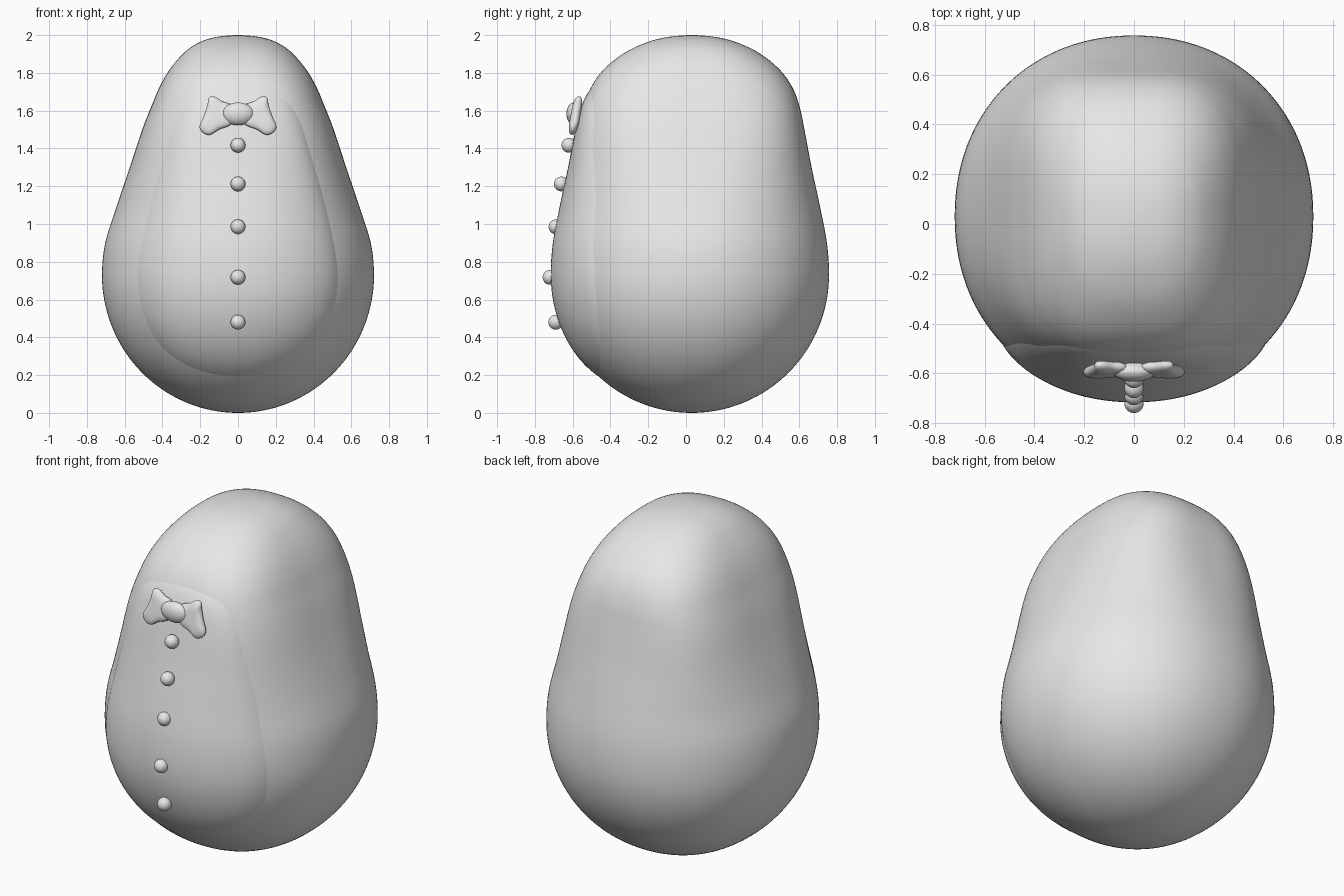
import bpy, bmesh, math
from mathutils import Vector
from mathutils.bvhtree import BVHTree

cube = bpy.data.objects.get("Cube")
if cube:
    bpy.data.objects.remove(cube, do_unlink=True)

grey = bpy.data.materials.new("plain_grey")
grey.use_nodes = True
colour = (0.8, 0.8, 0.8, 1)
grey.diffuse_color = colour
grey.node_tree.nodes["Principled BSDF"].inputs["Base Color"].default_value = colour

CENTRE_Y = 0.03


def finish(name, bm):
    """Turn a bmesh into a smooth shaded object."""
    mesh = bpy.data.meshes.new(name)
    for face in bm.faces:
        face.smooth = True
    bm.to_mesh(mesh)
    bm.free()
    mesh.materials.append(grey)
    obj = bpy.data.objects.new(name, mesh)
    bpy.context.collection.objects.link(obj)


def spline(points, steps):
    """Catmull-Rom through points; the first and last only steer the ends."""
    pts = [Vector(p) for p in points]
    out = []
    for a, b, c, d in zip(pts, pts[1:], pts[2:], pts[3:]):
        for i in range(steps):
            t = i / steps
            out.append(0.5 * (2 * b + (c - a) * t + (2 * a - 5 * b + 4 * c - d) * t ** 2
                              + (3 * b - a - 3 * c + d) * t ** 3))
    return out + [pts[-2]]


def closed_spline(points, steps):
    return spline(points[-1:] + points + points[:2], steps)[:-1]


def dome(bm, outline, centre, place, rings=20):
    """Rings growing from centre to outline; place(x, z, s) gives each vertex."""
    hub = bm.verts.new(place(centre[0], centre[1], 0))
    previous, count = None, len(outline)
    mid = Vector(centre)
    for k in range(1, rings + 1):
        s = 1 - (1 - k / rings) ** 2
        ring = [bm.verts.new(place(*mid.lerp(p, s), s)) for p in outline]
        for i in range(count):
            j = (i + 1) % count
            if previous:
                bm.faces.new((previous[i], ring[i], ring[j], previous[j]))
            else:
                bm.faces.new((hub, ring[i], ring[j]))
        previous = ring


# Body: height, half width, half depth; elliptical bowl below, tapering dome above
WIDEST = .73
profile = []
for step in range(9):
    a = math.pi / 2 * step / 8
    profile.append((WIDEST * (1 - math.cos(a)), .72 * math.sin(a), .727 * math.sin(a)))
profile += [
    (.9, .703, .716), (1.1, .64, .678), (1.3, .573, .635), (1.5, .507, .597),
    (1.62, .46, .572), (1.72, .418, .535), (1.81, .367, .473), (1.89, .302, .38),
    (1.945, .235, .28), (1.985, .14, .155), (2, 0, 0)]
low, high = profile[1], profile[-2]
guided = [(low[0], -low[1], -low[2])] + profile + [(high[0], -high[1], -high[2])]
SIDES = 160

bm = bmesh.new()
bottom = bm.verts.new((0, CENTRE_Y, 0))
top = bm.verts.new((0, CENTRE_Y, 2))
rings = []
for z, hx, hy in spline(guided, 5)[1:-1]:
    power = 2.1 + .8 * math.exp(-((z - 1.6) / .4) ** 2)  # squarer around the chest
    ring = []
    for i in range(SIDES):
        a = math.tau * i / SIDES
        c, s = math.cos(a), math.sin(a)
        r = (abs(c / hx) ** power + abs(s / hy) ** power) ** (-1 / power)
        ring.append(bm.verts.new((r * c, CENTRE_Y + r * s, z)))
    rings.append(ring)
for i in range(SIDES):
    j = (i + 1) % SIDES
    bm.faces.new((bottom, rings[0][j], rings[0][i]))
    bm.faces.new((top, rings[-1][i], rings[-1][j]))
    for lower, upper in zip(rings, rings[1:]):
        bm.faces.new((lower[i], lower[j], upper[j], upper[i]))
bmesh.ops.recalc_face_normals(bm, faces=bm.faces)
surface = BVHTree.FromBMesh(bm)
finish("body", bm)


# Belly panel: softly raised patch that follows the front of the body
def on_belly(x, z, s):
    hit = surface.ray_cast(Vector((x, -3, z)), Vector((0, 1, 0)))[0]
    outward = Vector((x, hit.y - CENTRE_Y, (z - .9) * .3)).normalized()
    return hit + outward * (.021 * (1 - s ** 10) - .002)


half = [(.17, 1.695), (.27, 1.645), (.335, 1.54), (.385, 1.38), (.44, 1.2), (.49, 1.0),
        (.525, .82), (.533, .68), (.505, .52), (.43, .37), (.31, .265), (.16, .205)]
outline = [(0, 1.71)] + half + [(0, .185)] + [(-x, z) for x, z in reversed(half)]
bm = bmesh.new()
dome(bm, closed_spline(outline, 4), (0, .9), on_belly, 36)
bm.normal_update()
if sum(f.normal.y for f in bm.faces) > 0:
    bmesh.ops.reverse_faces(bm, faces=bm.faces)
finish("belly_panel", bm)


# Bow tie wings: two pillow halves leaning with the chest
wing = [(.03, 1.625), (.08, 1.648), (.125, 1.675), (.155, 1.668), (.162, 1.63),
        (.182, 1.57), (.203, 1.52), (.19, 1.488), (.15, 1.472), (.1, 1.5), (.03, 1.535)]
for side, name in ((1, "bow_wing_left"), (-1, "bow_wing_right")):
    bm = bmesh.new()
    for face_dir in (1, -1):
        def pillow(x, z, s):
            lean = -.584 + (z - 1.58) * .18
            return Vector((side * x, lean + face_dir * .026 * math.sqrt(1 - s ** 4), z))
        dome(bm, closed_spline(wing, 4), (.115, 1.575), pillow, 12)
    bmesh.ops.remove_doubles(bm, verts=bm.verts, dist=.0001)
    bmesh.ops.recalc_face_normals(bm, faces=bm.faces)
    finish(name, bm)


# Bow knot and buttons
def ball(name, location, scale):
    bm = bmesh.new()
    bmesh.ops.create_uvsphere(bm, u_segments=32, v_segments=20, radius=1)
    bmesh.ops.scale(bm, vec=scale, verts=bm.verts)
    bmesh.ops.translate(bm, vec=location, verts=bm.verts)
    finish(name, bm)


ball("bow_knot", (0, -.593, 1.583), (.085, .04, .06))
buttons = [(-.62, 1.417), (-.66, 1.212), (-.688, .985), (-.72, .718), (-.69, .48)]
for number, (y, z) in enumerate(buttons, 1):
    ball(f"button_{number}", (0, y, z), (.039, .039, .039))
